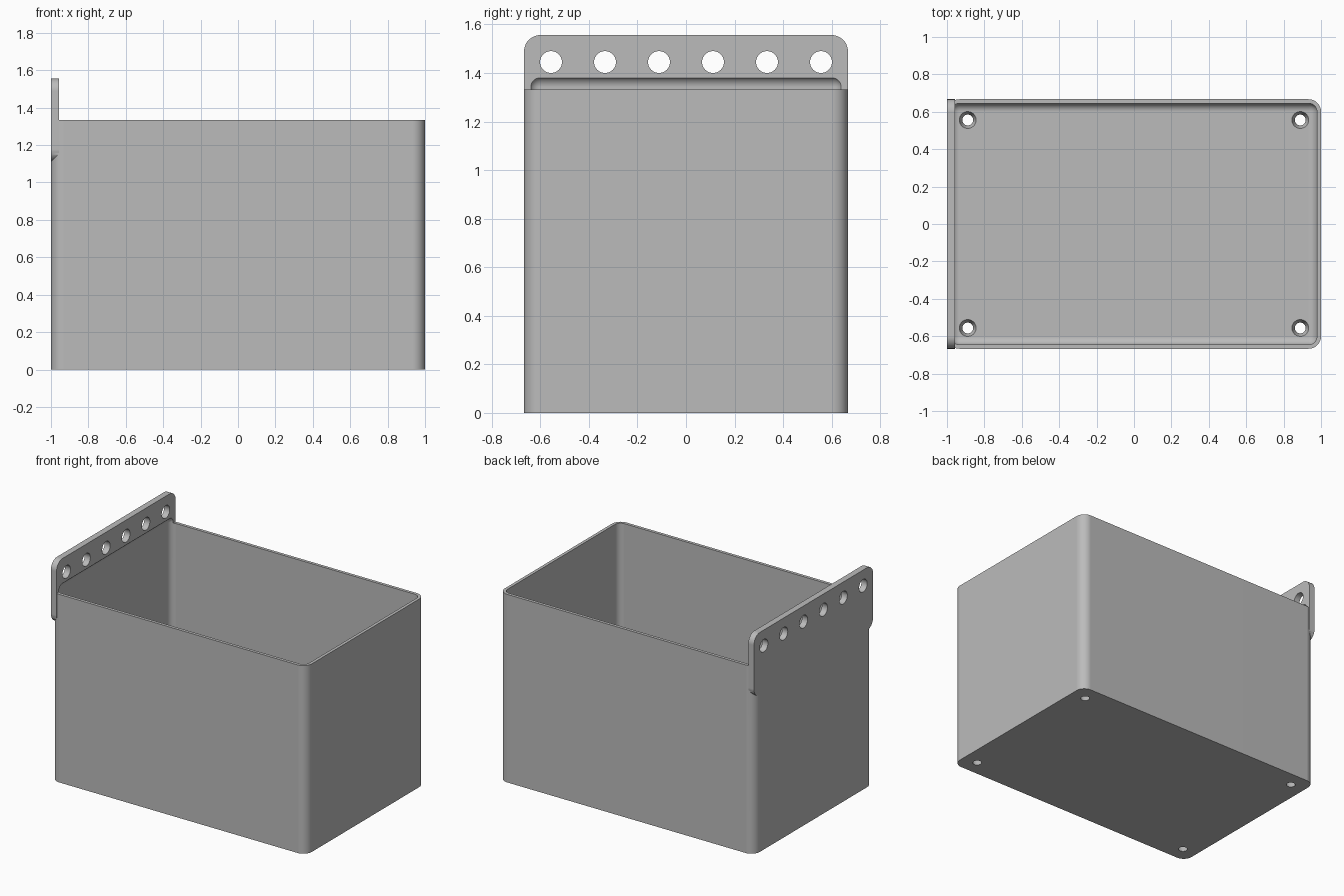
import bpy, bmesh, math
from mathutils import Matrix, Vector

default = bpy.data.objects.get("Cube")
if default:
    bpy.data.objects.remove(default, do_unlink=True)

grey = bpy.data.materials.new("plain_grey")
colour = (0.5, 0.5, 0.5, 1)
grey.use_nodes = True
grey.diffuse_color = colour
grey.node_tree.nodes["Principled BSDF"].inputs["Base Color"].default_value = colour

HALF_Y, RIM = 0.667, 1.333
WALL, THICK, CORNER = 0.022, 0.044, 0.067


def make_object(name, bm):
    mesh = bpy.data.meshes.new(name)
    bmesh.ops.recalc_face_normals(bm, faces=bm.faces)
    bm.to_mesh(mesh)
    bm.free()
    mesh.materials.append(grey)
    obj = bpy.data.objects.new(name, mesh)
    bpy.context.collection.objects.link(obj)
    return obj


def rounded_box(name, low, high, radius, axis=None):
    """Box between two corners, rounded on edges along one axis, or on all."""
    low, high = Vector(low), Vector(high)
    bm = bmesh.new()
    bmesh.ops.create_cube(bm, size=1)
    for v in bm.verts:
        v.co = [(a + b) / 2 + c * (b - a) for a, b, c in zip(low, high, v.co)]
    edges = [e for e in bm.edges if axis is None
             or abs((e.verts[0].co - e.verts[1].co).normalized()[axis]) > 0.9]
    bmesh.ops.bevel(bm, geom=edges, offset=radius, segments=12,
                    profile=0.5, affect='EDGES')
    return make_object(name, bm)


def cone_cutters(name, places, bottom, top, depth, turn=Matrix()):
    bm = bmesh.new()
    for place in places:
        bmesh.ops.create_cone(bm, cap_ends=True, segments=40, radius1=bottom,
                              radius2=top, depth=depth,
                              matrix=Matrix.Translation(place) @ turn)
    return make_object(name, bm)


def combine(target, tool, operation):
    mod = target.modifiers.new(operation.lower(), 'BOOLEAN')
    mod.operation, mod.solver, mod.object = operation, 'EXACT', tool
    bpy.context.view_layer.update()
    result = bpy.data.meshes.new_from_object(
        target.evaluated_get(bpy.context.evaluated_depsgraph_get()))
    target.modifiers.clear()
    target.data = result
    bpy.data.objects.remove(tool, do_unlink=True)


# Box shell with a raised mounting plate along one end
bin_body = rounded_box("storage_bin", (-1, -HALF_Y, 0), (1, HALF_Y, RIM), CORNER, axis=2)
plate = rounded_box("mounting_plate", (-1, -HALF_Y, 1.111),
                    (-1 + THICK, HALF_Y, 1.556), CORNER, axis=0)
combine(bin_body, plate, 'UNION')

# Rounded cavity, which also undercuts the plate just above the rim
cavity = rounded_box("cavity_cutter", (-1 + WALL, -HALF_Y + WALL, THICK),
                     (1 - WALL, HALF_Y - WALL, 1.386), THICK)
combine(bin_body, cavity, 'DIFFERENCE')

# Row of hanging holes in the plate
row = [(-1 + THICK / 2, -0.556 + i * 0.2224, 1.445) for i in range(6)]
combine(bin_body, cone_cutters("hanging_hole_cutter", row, 0.045, 0.045, 0.2,
                               Matrix.Rotation(math.pi / 2, 4, 'Y')), 'DIFFERENCE')

# Tapered screw holes in the floor, slightly longer than the floor is thick
corners = [(x, y, THICK / 2) for x in (-0.889, 0.889) for y in (-0.556, 0.556)]
combine(bin_body, cone_cutters("screw_hole_cutter", corners, 0.028, 0.046, 0.05),
        'DIFFERENCE')

# Smooth rounded corners, crisp edges and flat walls
bpy.ops.object.select_all(action='DESELECT')
bin_body.select_set(True)
bpy.context.view_layer.objects.active = bin_body
bpy.ops.object.shade_smooth_by_angle(angle=math.radians(30))
normals = bin_body.modifiers.new("flat_walls", 'WEIGHTED_NORMAL')
normals.keep_sharp = True
